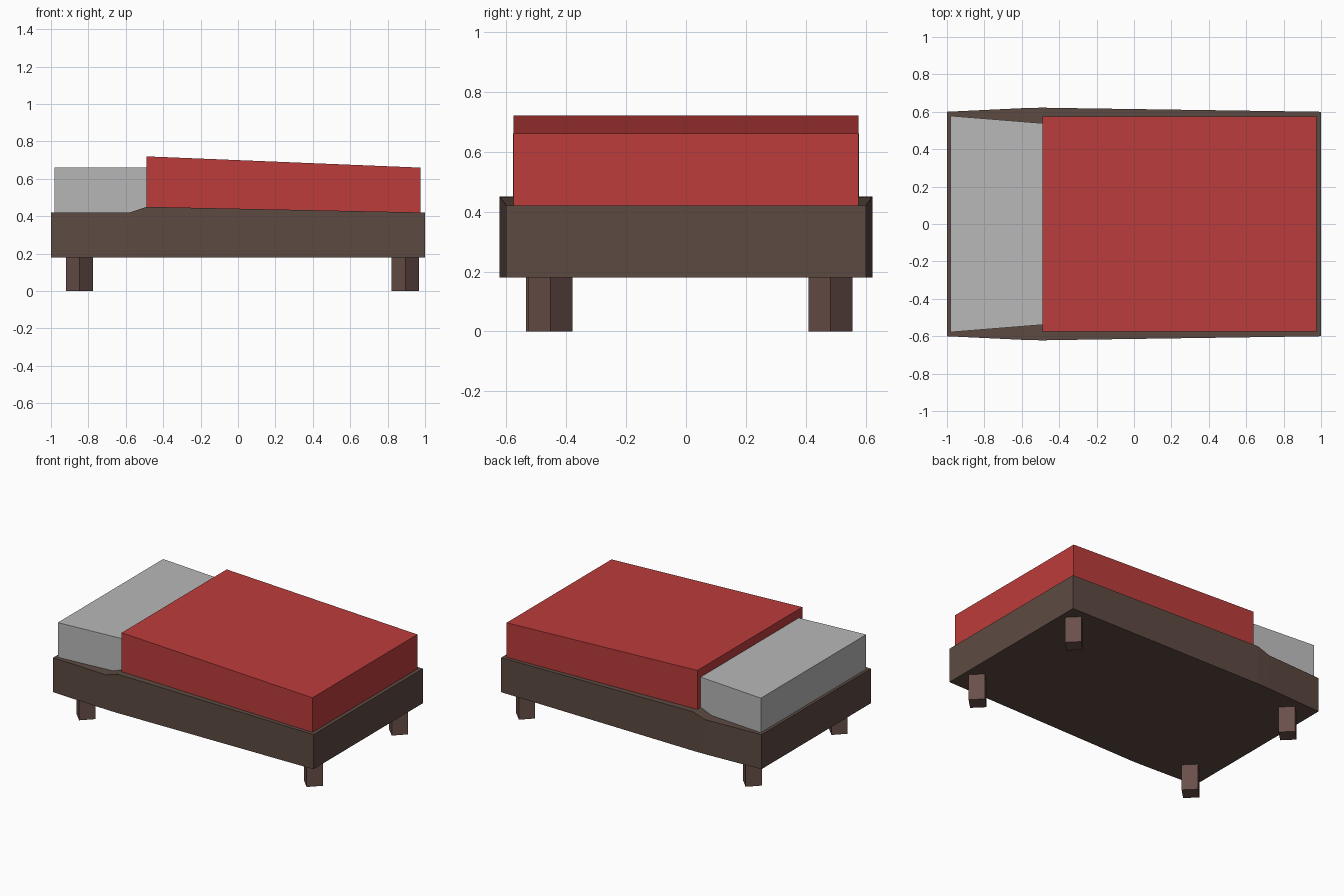
import bpy, bmesh, math

if "Cube" in bpy.data.objects:
    bpy.data.objects.remove(bpy.data.objects["Cube"])


def material(name, hex_colour):
    # convert sRGB hex to linear viewport colour
    rgb = []
    for i in (0, 2, 4):
        c = int(hex_colour[i:i + 2], 16) / 255
        rgb.append(c / 12.92 if c <= 0.04045 else ((c + 0.055) / 1.055) ** 2.4)
    m = bpy.data.materials.new(name)
    m.diffuse_color = (*rgb, 1)
    m.use_nodes = True
    m.node_tree.nodes["Principled BSDF"].inputs["Base Color"].default_value = m.diffuse_color
    return m


frame_brown = material("frame brown", "5d4a42")
leg_brown = material("leg brown", "6a504a")
blanket_red = material("blanket red", "bc3c3c")
sheet_grey = material("sheet grey", "b8b8b8")


def finish(bm, name, mat):
    bmesh.ops.recalc_face_normals(bm, faces=bm.faces)
    me = bpy.data.meshes.new(name)
    bm.to_mesh(me)
    bm.free()
    me.materials.append(mat)
    ob = bpy.data.objects.new(name, me)
    bpy.context.collection.objects.link(ob)
    return ob


def loft(name, stations, bottom, mat):
    # rectangular sections along x: (x, half width, top height)
    bm = bmesh.new()
    rings = []
    for x, w, top in stations:
        rings.append([bm.verts.new(p) for p in
                      ((x, -w, bottom), (x, w, bottom), (x, w, top), (x, -w, top))])
    for a, b in zip(rings, rings[1:]):
        for i in range(4):
            j = (i + 1) % 4
            bm.faces.new((a[i], a[j], b[j], b[i]))
    bm.faces.new(rings[0])
    bm.faces.new(rings[-1])
    return finish(bm, name, mat)


def leg(name, x, y):
    # square post turned so its corners point along the axes
    r, h = 0.073, 0.19
    bm = bmesh.new()
    bmesh.ops.create_cone(bm, cap_ends=True, segments=4, radius1=r, radius2=r, depth=h)
    bmesh.ops.translate(bm, verts=bm.verts, vec=(x, y, h / 2))
    return finish(bm, name, leg_brown)


# Bed frame, swelling slightly where the blanket begins
loft("bed_frame", [(-1, 0.6, 0.42), (-0.58, 0.62, 0.42), (-0.49, 0.622, 0.45),
                   (-0.38, 0.62, 0.448), (1, 0.6, 0.42)], 0.18, frame_brown)

# Mattress, visible at the head and tapering under the blanket
loft("mattress", [(-0.98, 0.578, 0.66), (-0.48, 0.538, 0.66)], 0.41, sheet_grey)

# Blanket, higher at the fold than at the foot
loft("blanket", [(-0.49, 0.576, 0.72), (0.975, 0.576, 0.66)], 0.41, blanket_red)

# Legs
for name, x, y in (("front_left_leg", -0.847, -0.46), ("front_right_leg", 0.895, -0.452),
                   ("back_left_leg", -0.847, 0.482), ("back_right_leg", 0.895, 0.482)):
    leg(name, x, y)
